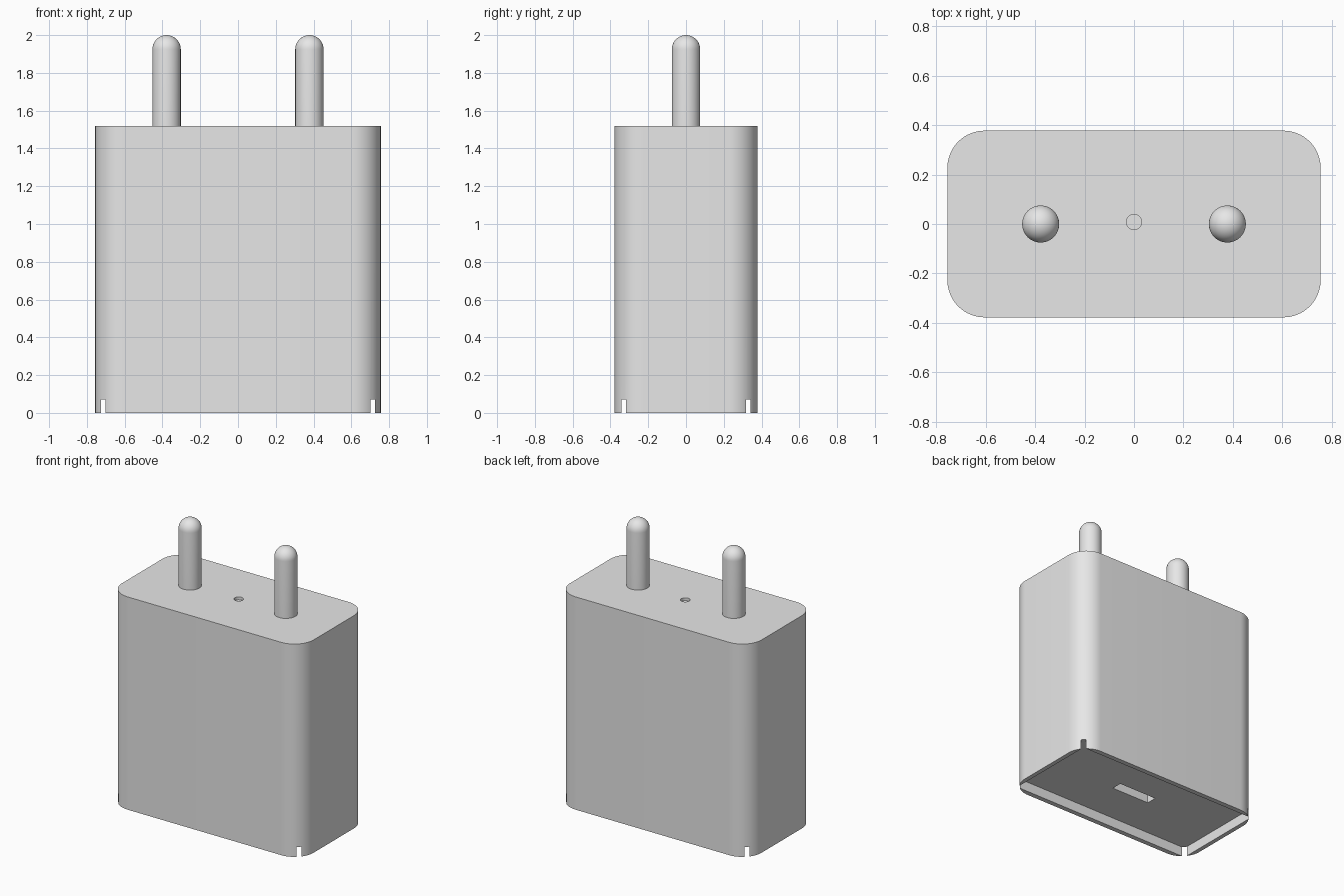
import bpy, bmesh, math
from mathutils import Matrix, Vector

if "Cube" in bpy.data.objects:
    bpy.data.objects.remove(bpy.data.objects["Cube"], do_unlink=True)

HALF_X, HALF_Y, TOP, CORNER = 0.756, 0.378, 1.518, 0.151
PIN_X, PIN_R, PIN_TOP = 0.378, 0.075, 2.0
RECESS = 0.07

grey = bpy.data.materials.new("light_grey")
grey.use_nodes = True
grey.diffuse_color = (0.8, 0.8, 0.8, 1)
grey.node_tree.nodes["Principled BSDF"].inputs["Base Color"].default_value = (0.8, 0.8, 0.8, 1)


def make_object(name, bm):
    bmesh.ops.recalc_face_normals(bm, faces=bm.faces)
    mesh = bpy.data.meshes.new(name)
    bm.to_mesh(mesh)
    bm.free()
    mesh.materials.append(grey)
    obj = bpy.data.objects.new(name, mesh)
    bpy.context.collection.objects.link(obj)
    return obj


def box(name, size, centre):
    bm = bmesh.new()
    bmesh.ops.create_cube(bm, size=1, matrix=Matrix.Translation(centre) @ Matrix.Diagonal((*size, 1)))
    return make_object(name, bm)


def cylinder(name, radius, depth, centre):
    bm = bmesh.new()
    bmesh.ops.create_cone(bm, cap_ends=True, segments=32, radius1=radius, radius2=radius,
                          depth=depth, matrix=Matrix.Translation(centre))
    return make_object(name, bm)


def select_only(obj):
    bpy.ops.object.select_all(action="DESELECT")
    obj.select_set(True)
    bpy.context.view_layer.objects.active = obj


def cut(target, cutter):
    cutter.hide_render = True
    mod = target.modifiers.new("cut", "BOOLEAN")
    mod.operation = "DIFFERENCE"
    mod.solver = "EXACT"
    mod.object = cutter
    select_only(target)
    bpy.ops.object.modifier_apply(modifier=mod.name)
    bpy.data.objects.remove(cutter, do_unlink=True)


def smooth(obj):
    select_only(obj)
    bpy.ops.object.shade_smooth_by_angle(angle=math.radians(30))


# Housing: rounded rectangle extruded upwards
bm = bmesh.new()
steps = 16
outline = []
for quarter, (sx, sy) in enumerate([(1, 1), (-1, 1), (-1, -1), (1, -1)]):
    for i in range(steps + 1):
        a = (quarter + i / steps) * math.pi / 2
        outline.append(bm.verts.new((sx * (HALF_X - CORNER) + CORNER * math.cos(a),
                                     sy * (HALF_Y - CORNER) + CORNER * math.sin(a), 0)))
base = bm.faces.new(outline)
walls = bmesh.ops.extrude_face_region(bm, geom=[base], use_keep_orig=True)
raised = [g for g in walls["geom"] if isinstance(g, bmesh.types.BMVert)]
bmesh.ops.translate(bm, verts=raised, vec=(0, 0, TOP))
housing = make_object("housing", bm)

# Square-cornered recess underneath, which breaks through the rounded corners
cut(housing, box("recess_cutter", (1.45, 0.685, 2 * RECESS), (0, 0, 0)))
# Socket in the recess floor
cut(housing, box("socket_cutter", (0.302, 0.076, 0.3), (0, 0, RECESS)))
# Small round dimple between the pins
cut(housing, cylinder("dimple_cutter", 0.031, 0.04, (0, 0.008, TOP)))
smooth(housing)

# Round-ended pins, turned from a profile
for name, side in (("left_pin", 1), ("right_pin", -1)):
    bm = bmesh.new()
    arc = [math.pi / 2 * i / 12 for i in range(13)]
    profile = [(PIN_R, TOP - 0.01)] + [
        (PIN_R * math.cos(a), PIN_TOP - PIN_R + PIN_R * math.sin(a)) for a in arc]
    verts = [bm.verts.new((r, 0, z)) for r, z in profile]
    edges = [bm.edges.new(pair) for pair in zip(verts, verts[1:])]
    bmesh.ops.spin(bm, geom=verts + edges, cent=(0, 0, 0), axis=(0, 0, 1),
                   angle=math.tau, steps=48)
    bmesh.ops.remove_doubles(bm, verts=bm.verts, dist=0.0005)
    bmesh.ops.holes_fill(bm, edges=bm.edges, sides=0)
    bmesh.ops.translate(bm, verts=bm.verts, vec=Vector((side * PIN_X, 0, 0)))
    smooth(make_object(name, bm))
